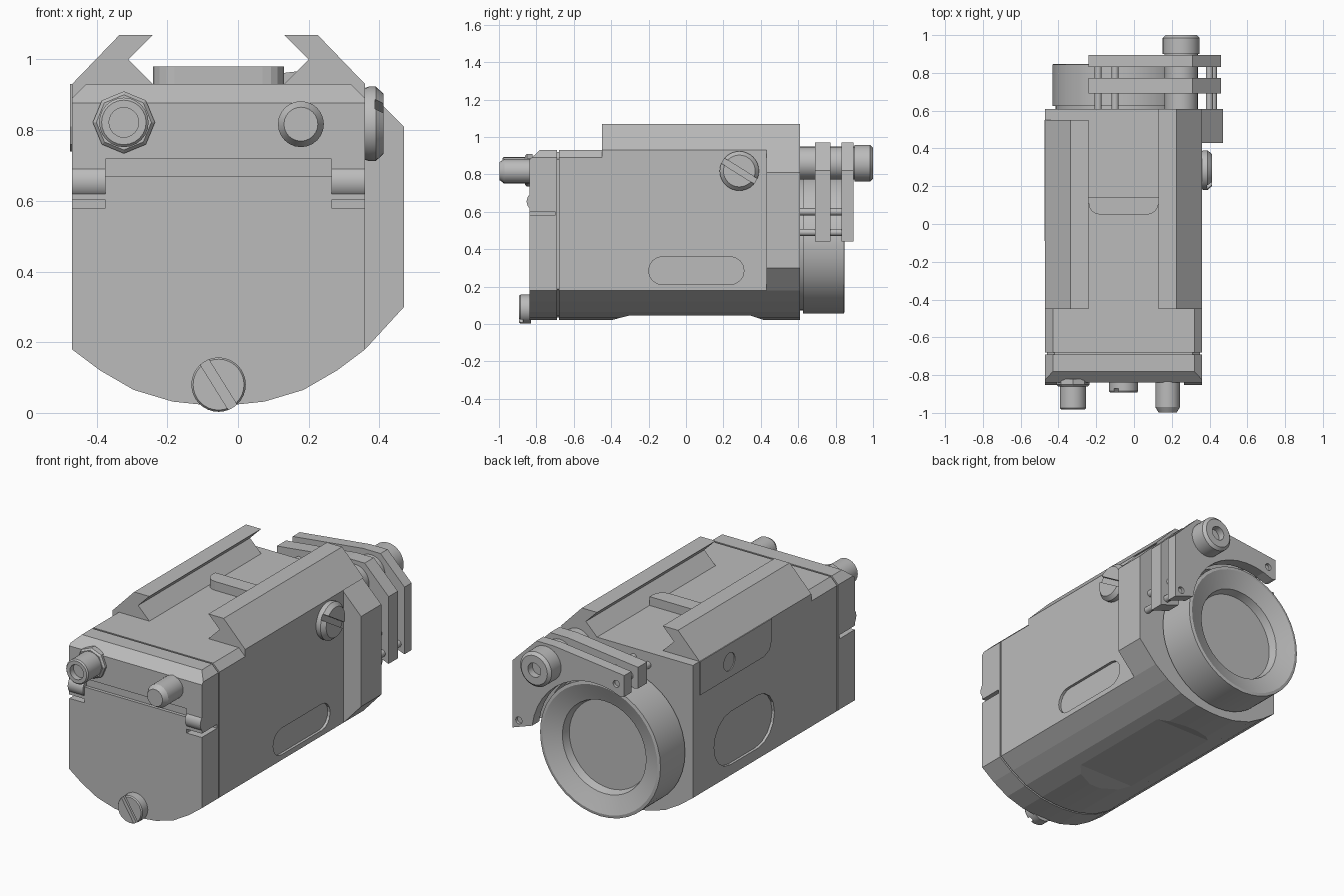
import bpy, bmesh, math
from mathutils import Matrix

old = bpy.data.objects.get("Cube")
if old:
    bpy.data.objects.remove(old)

GREY = (0.5, 0.5, 0.5, 1)
mat = bpy.data.materials.new("matte grey")
mat.use_nodes = True
mat.diffuse_color = GREY
mat.node_tree.nodes["Principled BSDF"].inputs["Base Color"].default_value = GREY

MID = -0.055          # centre line of the housing
TAU = 2 * math.pi


def finish(name, bm, smooth=False):
    bmesh.ops.recalc_face_normals(bm, faces=bm.faces)
    me = bpy.data.meshes.new(name)
    bm.to_mesh(me)
    bm.free()
    ob = bpy.data.objects.new(name, me)
    bpy.context.collection.objects.link(ob)
    me.materials.append(mat)
    if smooth:
        bpy.ops.object.select_all(action='DESELECT')
        ob.select_set(True)
        bpy.context.view_layer.objects.active = ob
        bpy.ops.object.shade_smooth_by_angle(angle=math.radians(25))
    return ob


def loft(name, rings, smooth=False):
    """Closed skin through rings of equal point count."""
    bm = bmesh.new()
    vs = [[bm.verts.new(p) for p in ring] for ring in rings]
    n = len(vs[0])
    for a, b in zip(vs, vs[1:]):
        for i in range(n):
            j = (i + 1) % n
            bm.faces.new((a[i], a[j], b[j], b[i]))
    bm.faces.new(vs[0])
    bm.faces.new(vs[-1])
    return finish(name, bm, smooth)


def place(axis, u, v, w):
    """Profile point (u, v) at distance w along an axis."""
    return {"x": (w, u, v), "y": (u, w, v), "z": (u, v, w)}[axis]


def prism(name, pts, axis, a, b):
    return loft(name, [[place(axis, u, v, w) for u, v in pts] for w in (a, b)])


def turned(name, profile, axis, cu, cv, sides=32):
    rings = [[place(axis, cu + r * math.cos(TAU * i / sides),
                    cv + r * math.sin(TAU * i / sides), w) for i in range(sides)]
             for r, w in profile]
    return loft(name, rings, sides > 8)


def box(name, x, y, z):
    return prism(name, [(x[0], z[0]), (x[1], z[0]), (x[1], z[1]), (x[0], z[1])], "y", *y)


def stadium(u0, u1, v0, v1, steps=8):
    r, v = (v1 - v0) / 2, (v0 + v1) / 2
    pts = []
    for c, start in ((u1 - r, -0.25), (u0 + r, 0.25)):
        pts += [(c + r * math.cos(TAU * (start + i / steps / 2)),
                 v + r * math.sin(TAU * (start + i / steps / 2))) for i in range(steps + 1)]
    return pts


def cut(target, *cutters):
    bpy.context.view_layer.objects.active = target
    for c in cutters:
        c.hide_render = True
        m = target.modifiers.new("cut", 'BOOLEAN')
        m.operation, m.object, m.solver = 'DIFFERENCE', c, 'EXACT'
        bpy.ops.object.modifier_apply(modifier=m.name)
        bpy.data.objects.remove(c)


# Housing cross-section: curved belly, flat sides
half = [(0.035, 0.022), (0.13, 0.032), (0.24, 0.065), (0.335, 0.12), (0.415, 0.18)]
belly = [(MID - x, z) for x, z in reversed(half)] + [(MID + x, z) for x, z in half]
RIGHT, LEFT = -0.47, 0.36
chamfered = belly + [(LEFT, 0.89), (LEFT - 0.04, 0.93), (RIGHT + 0.04, 0.93), (RIGHT, 0.89)]
square = belly + [(LEFT, 0.93), (RIGHT, 0.93)]
inset = [(MID + (x - MID) * 0.975, 0.475 + (z - 0.475) * 0.975) for x, z in chamfered]

front_housing = prism("front_housing", chamfered, "y", -0.68, -0.45)
groove_core = prism("groove_core", inset, "y", -0.7, -0.67)
main_housing = prism("main_housing", square, "y", -0.45, 0.43)
cut(main_housing,
    prism("left_recess_cutter", stadium(-0.2, 0.31, 0.21, 0.36), "x", LEFT - 0.015, 0.5),
    prism("right_recess_cutter", stadium(-0.12, 0.45 - 0.03, 0.24, 0.54), "x", -0.6, RIGHT + 0.015),
    prism("belly_cutter", [(-0.42, -0.1), (-0.42, 0.015), (-0.3, 0.046), (0.34, 0.046),
                           (0.42, 0.02), (0.42, -0.1)], "x", -0.7, 0.6))

# Rear housing, widened on the left
rear_housing = prism("rear_housing", belly + [(0.47, 0.3), (0.47, 0.81), (0.35, 0.93), (RIGHT, 0.93)],
                     "y", 0.43, 0.61)

# Front cap with bevelled top, hinge slot and side slits
front_cap = prism("front_cap", chamfered, "y", -0.838, -0.69)
cut(front_cap,
    prism("cap_bevel_cutter", [(-0.9, 0.82), (-0.9, 1.0), (-0.69, 1.0), (-0.78, 0.931)], "x", -0.7, 0.6),
    box("cap_slot_cutter", (-0.375, 0.265), (-0.9, -0.82), (0.67, 0.718)),
    box("right_slit_cutter", (-0.6, -0.375), (-0.9, -0.7), (0.58, 0.602)),
    box("left_slit_cutter", (0.265, 0.6), (-0.9, -0.7), (0.58, 0.602)))
for side, x0 in (("right", RIGHT), ("left", 0.265)):
    turned(side + "_hinge_knuckle", [(0.052, x0), (0.052, x0 + 0.095)], "x", -0.8, 0.655, 24)

# Dovetail rails: fixed on the left, clamping jaw on the right
rail = [(0.415, 0.93), (0.28, 1.07), (0.185, 1.07), (0.255, 1.0), (0.185, 0.93)]
prism("fixed_rail", [(MID + x, z) for x, z in rail], "y", -0.45, 0.61)
prism("clamp_rail", [(MID - x, z) for x, z in rail], "y", -0.45, 0.55)
clamp_plate = prism("clamp_plate", [(0.55, 0.93), (0.55, 0.74), (-0.02, 0.74), (-0.07, 0.76),
                                    (-0.09, 0.81), (-0.09, 0.93)], "x", RIGHT - 0.005, RIGHT + 0.02)
cut(clamp_plate, turned("clamp_hole_cutter", [(0.05, -0.6), (0.05, -0.4)], "x", 0.29, 0.83))

# Recoil lug with rounded front corners
lug = [(0.13, 0.14), (-0.24, 0.14)]
for cx, start in ((-0.18, 0.5), (0.07, 0.75)):
    lug += [(cx + 0.06 * math.cos(TAU * (start + i / 16)),
             0.11 + 0.06 * math.sin(TAU * (start + i / 16))) for i in range(5)]
prism("recoil_lug", lug, "z", 0.92, 0.98)


# Slotted screws
def slot(name, loc, size, axis, degrees):
    c = box(name, *[(-s / 2, s / 2) for s in size])
    c.data.transform(Matrix.Translation(loc) @ Matrix.Rotation(math.radians(degrees), 4, axis))
    return c


clamp_screw = turned("clamp_screw", [(0.095, 0.34), (0.105, 0.37), (0.105, 0.39), (0.085, 0.412)],
                     "x", 0.285, 0.818)
cut(clamp_screw, slot("slot_cutter", (0.412, 0.285, 0.818), (0.05, 0.3, 0.032), 'X', -32))
front_screw = turned("front_screw", [(0.077, -0.83), (0.077, -0.885), (0.072, -0.892)], "y", MID, 0.08)
cut(front_screw, slot("slot_cutter", (MID, -0.892, 0.08), (0.3, 0.04, 0.028), 'Y', 58))

# Front adjusters
turned("adjuster_nut", [(0.088, -0.82), (0.088, -0.85), (0.078, -0.86)], "y", -0.323, 0.822, 8)
turned("hollow_adjuster", [(0.07, -0.83), (0.07, -0.975), (0.063, -0.982), (0.042, -0.982),
                           (0.042, -0.95)], "y", -0.323, 0.822, 24)
turned("round_adjuster", [(0.065, -0.82), (0.065, -0.97), (0.048, -0.998)], "y", 0.178, 0.817, 24)

# Rear lens tube with flared rim and recessed window
TUBE_Z = 0.433
turned("lens_tube", [(0.36, 0.6), (0.36, 0.625), (0.377, 0.625), (0.377, 0.845), (0.36, 0.848),
                     (0.29, 0.82), (0.262, 0.81), (0.25, 0.765)], "y", MID, TUBE_Z, 40)

# Twin hinge brackets that wrap around the tube
bracket = [(0.36, 0.44), (0.46, 0.44), (0.46, 0.82), (0.31, 0.97), (0.2, 0.97), (-0.24, 0.92)]
R = 0.395
bracket += [(-0.24, 0.8)]
for i in range(13):
    a = math.radians(114 - i * 8.9)
    bracket.append((MID + R * math.cos(a), TUBE_Z + R * math.sin(a)))
bracket = bracket[1:]
for name, a, b in (("inner_bracket", 0.69, 0.772), ("outer_bracket", 0.832, 0.895)):
    plate = prism(name, bracket, "y", a, b)
    cut(plate, *[turned("pin_hole_cutter", [(0.02, 0.6), (0.02, 1.0)], "y", x, z, 16)
                 for x, z in ((0.42, 0.49), (-0.19, 0.86))])

# Pivot bolt and bracket pins
turned("pivot_bolt", [(0.088, 0.6), (0.088, 0.9), (0.098, 0.9), (0.098, 0.985), (0.082, 1.0),
                      (0.04, 1.0), (0.04, 0.96)], "y", 0.25, 0.86)
for i, (x, z) in enumerate(((0.42, 0.49), (0.4, 0.6), (-0.19, 0.86), (-0.1, 0.88))):
    turned("bracket_pin_%d" % (i + 1), [(0.019, 0.6), (0.019, 0.88)], "y", x, z, 16)
